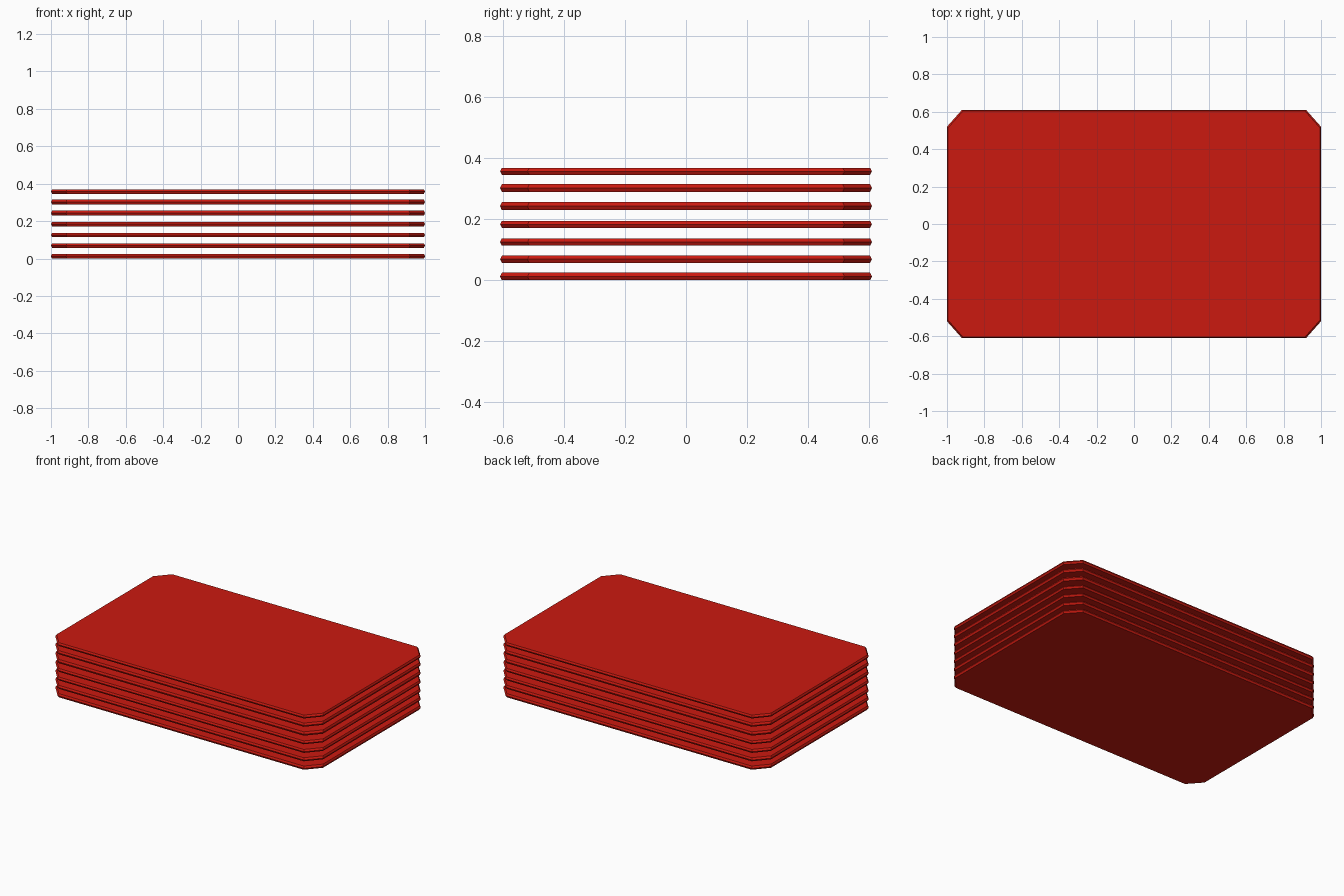
import bpy, bmesh

if "Cube" in bpy.data.objects:
    bpy.data.objects.remove(bpy.data.objects["Cube"])

mat = bpy.data.materials.new("red")
mat.diffuse_color = (0.6, 0.01, 0.005, 1)
mat.use_nodes = True
mat.node_tree.nodes["Principled BSDF"].inputs["Base Color"].default_value = mat.diffuse_color


def outline(inset):
    # rectangle with clipped corners
    x, y = 1.0 - inset, 0.61 - inset
    cx, cy = 0.08, 0.09
    q = [(x, -y + cy), (x, y - cy), (x - cx, y), (-x + cx, y)]
    return q + [(-a, -b) for a, b in q]


def plate(name, low, high):
    # thin slab whose rim bulges slightly at mid height
    bm = bmesh.new()
    rings = []
    for z, inset in ((low, 0.006), ((low + high) / 2, 0.0), (high, 0.006)):
        rings.append([bm.verts.new((x, y, z)) for x, y in outline(inset)])
    bm.faces.new(rings[0][::-1])
    bm.faces.new(rings[-1])
    for a, b in zip(rings, rings[1:]):
        for i in range(8):
            j = (i + 1) % 8
            bm.faces.new((a[i], a[j], b[j], b[i]))
    mesh = bpy.data.meshes.new(name)
    bm.to_mesh(mesh)
    bm.free()
    mesh.materials.append(mat)
    bpy.context.collection.objects.link(bpy.data.objects.new(name, mesh))


# stack of seven separate plates
levels = [(0.0, 0.025), (0.057, 0.081), (0.114, 0.137), (0.172, 0.195),
          (0.23, 0.256), (0.29, 0.315), (0.346, 0.369)]
for i, (low, high) in enumerate(levels):
    plate(f"plate_{i + 1}", low, high)
